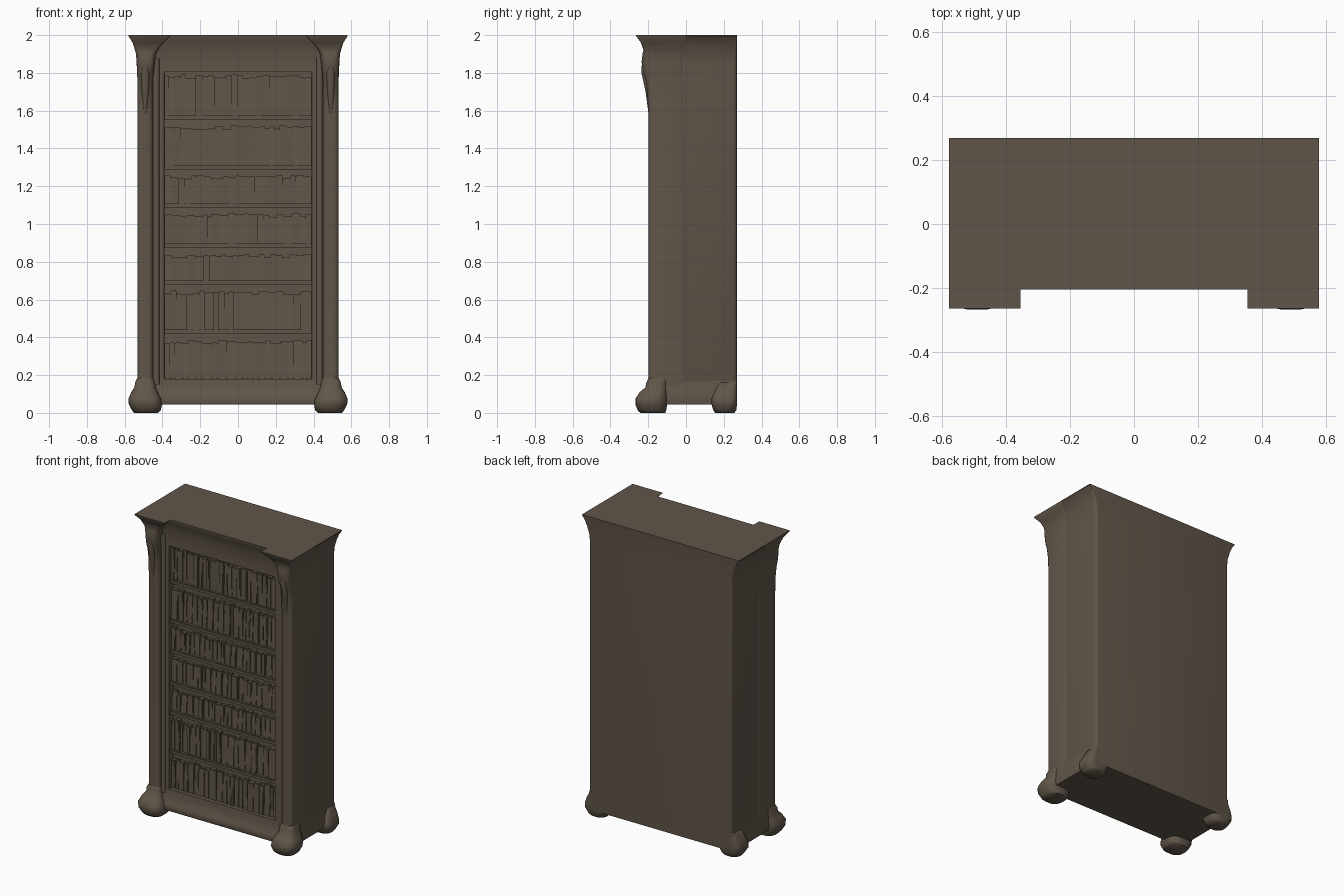
import bpy, bmesh, math, random
from mathutils import Matrix

random.seed(4)
cube = bpy.data.objects.get("Cube")
if cube:
    bpy.data.objects.remove(cube, do_unlink=True)

COLOUR = (0.118, 0.092, 0.067, 1)
wood = bpy.data.materials.new("dark_aged_wood")
wood.use_nodes = True
wood.diffuse_color = COLOUR
shader = wood.node_tree.nodes["Principled BSDF"]
shader.inputs["Base Color"].default_value = COLOUR
shader.inputs["Roughness"].default_value = 0.8


def finish(name, bm, mirror=False, smooth=35):
    bmesh.ops.recalc_face_normals(bm, faces=bm.faces)
    mesh = bpy.data.meshes.new(name)
    bm.to_mesh(mesh)
    bm.free()
    mesh.materials.append(wood)
    ob = bpy.data.objects.new(name, mesh)
    bpy.context.collection.objects.link(ob)
    if mirror:
        ob.modifiers.new("mirror", "MIRROR").use_clip = False
    bpy.ops.object.select_all(action="DESELECT")
    ob.select_set(True)
    bpy.context.view_layer.objects.active = ob
    bpy.ops.object.shade_smooth_by_angle(angle=math.radians(smooth))
    return ob


def ring(bm, z, x0, x1, y0, y1, r, steps=4):
    """Rounded rectangle at height z."""
    r = min(r, (x1 - x0) * 0.49, (y1 - y0) * 0.49)
    corners = [(x1 - r, y1 - r), (x0 + r, y1 - r), (x0 + r, y0 + r), (x1 - r, y0 + r)]
    verts = []
    for i, (cx, cy) in enumerate(corners):
        for s in range(steps + 1):
            a = math.pi / 2 * (i + s / steps)
            verts.append(bm.verts.new((cx + r * math.cos(a), cy + r * math.sin(a), z)))
    return verts


def loft(name, sections, mirror=False, smooth=35):
    """Skin a stack of rounded rectangles (z, x0, x1, y0, y1, corner)."""
    bm = bmesh.new()
    rings = [ring(bm, *s) for s in sections]
    n = len(rings[0])
    for a, b in zip(rings, rings[1:]):
        for i in range(n):
            j = (i + 1) % n
            bm.faces.new((a[i], a[j], b[j], b[i]))
    bm.faces.new(rings[0][::-1])
    bm.faces.new(rings[-1])
    return finish(name, bm, mirror, smooth)


def extrude_x(name, profile, half):
    """Moulding with a (y, z) profile running along x."""
    bm = bmesh.new()
    ends = [[bm.verts.new((x, y, z)) for y, z in profile] for x in (-half, half)]
    n = len(profile)
    for i in range(n):
        j = (i + 1) % n
        bm.faces.new((ends[0][i], ends[0][j], ends[1][j], ends[1][i]))
    bm.faces.new(ends[0])
    bm.faces.new(ends[1][::-1])
    return finish(name, bm)


def add_box(bm, x0, x1, y0, y1, z0, z1):
    mat = Matrix.Translation(((x0 + x1) / 2, (y0 + y1) / 2, (z0 + z1) / 2))
    mat = mat @ Matrix.Diagonal((x1 - x0, y1 - y0, z1 - z0, 1))
    return bmesh.ops.create_cube(bm, size=1, matrix=mat)["verts"]


BACK = 0.27
# Carcass with a cove flaring out to the flat top
loft("carcass", [
    (z, -hx, hx, -0.125, BACK, r) for z, hx, r in (
        (0.045, 0.52, 0.02), (0.07, 0.53, 0.02), (1.83, 0.53, 0.02),
        (1.88, 0.534, 0.018), (1.93, 0.546, 0.01), (1.97, 0.562, 0.005),
        (1.995, 0.58, 0.002), (2.0, 0.58, 0.002))])

# Corner posts with carved brackets sweeping out to the cornice
loft("corner_post", [
    (0.045, 0.44, 0.53, -0.195, 0.0, 0.02),
    (0.2, 0.45, 0.533, -0.198, 0.0, 0.025),
    (1.6, 0.45, 0.533, -0.198, 0.0, 0.025),
    (1.7, 0.45, 0.533, -0.205, 0.0, 0.03),
    (1.77, 0.45, 0.533, -0.216, 0.0, 0.03),
    (1.81, 0.445, 0.535, -0.23, 0.0, 0.035),
    (1.86, 0.44, 0.537, -0.235, 0.0, 0.035),
    (1.9, 0.435, 0.54, -0.23, 0.0, 0.03),
    (1.92, 0.425, 0.545, -0.225, 0.0, 0.02),
    (1.96, 0.395, 0.558, -0.238, 0.0, 0.01),
    (1.995, 0.36, 0.58, -0.265, 0.0, 0.003),
    (2.0, 0.355, 0.58, -0.265, 0.0, 0.003)], mirror=True, smooth=50)

# Slim bead between post and frame
loft("inner_bead", [(z, 0.415, 0.45, -0.183, -0.1, 0.016) for z in (0.15, 1.88)], mirror=True)

# Raised ridge on the lower bracket
loft("bracket_leaf", [
    (1.58, 0.485, 0.497, -0.198, -0.15, 0.004),
    (1.7, 0.472, 0.51, -0.214, -0.15, 0.015),
    (1.8, 0.468, 0.514, -0.236, -0.15, 0.02),
    (1.84, 0.48, 0.504, -0.236, -0.15, 0.012)], mirror=True, smooth=50)

# Face frame around the shelves
loft("frame_stile", [(z, 0.39, 0.46, -0.172, -0.1, 0.004) for z in (0.1, 1.9)], mirror=True)
extrude_x("frame_head", [
    (-0.1, 2.0), (-0.205, 2.0), (-0.205, 1.992), (-0.192, 1.965), (-0.182, 1.93),
    (-0.175, 1.89), (-0.172, 1.84), (-0.172, 1.805), (-0.1, 1.805)], 0.46)
extrude_x("plinth_rail", [
    (-0.1, 0.18), (-0.172, 0.18), (-0.175, 0.14), (-0.182, 0.11), (-0.194, 0.085),
    (-0.198, 0.065), (-0.192, 0.045), (-0.1, 0.045)], 0.46)

# Shelves
SHELVES = [0.18, 0.43, 0.69, 0.885, 1.1, 1.3, 1.565, 1.805]
bm = bmesh.new()
for z in SHELVES[1:-1]:
    add_box(bm, -0.392, 0.392, -0.166, -0.1, z - 0.012, z + 0.012)
bmesh.ops.bevel(bm, geom=bm.edges[:], offset=0.004, segments=2, affect="EDGES")
finish("shelves", bm)

# Rows of closely packed books
bm = bmesh.new()
for low, high in zip(SHELVES, SHELVES[1:]):
    gap = 0.05 if high < 1.7 else 0.02
    x = -0.388
    while x < 0.386:
        end = min(x + random.uniform(0.022, 0.05), 0.388)
        if 0.388 - end < 0.015:
            end = 0.388
        top = high - gap + random.uniform(-0.012, 0.008)
        verts = add_box(bm, x, end, -0.152 + random.uniform(-0.004, 0.006), -0.1, low, top)
        lean = random.uniform(-0.004, 0.008)
        for v in verts:
            if v.co.z > low + 0.01 and v.co.y < -0.12:
                v.co.y += lean
        x = end
bmesh.ops.bevel(bm, geom=bm.edges[:], offset=0.004, segments=2, affect="EDGES")
finish("books", bm, smooth=60)

# Bun feet: front pair larger, back pair flush with the back
loft("front_foot", [
    (0.0, 0.425, 0.55, -0.24, -0.11, 0.05),
    (0.012, 0.41, 0.56, -0.255, -0.105, 0.06),
    (0.045, 0.402, 0.578, -0.268, -0.1, 0.06),
    (0.075, 0.408, 0.58, -0.268, -0.1, 0.06),
    (0.11, 0.425, 0.565, -0.245, -0.1, 0.05),
    (0.135, 0.435, 0.548, -0.215, -0.1, 0.04),
    (0.16, 0.44, 0.545, -0.21, -0.1, 0.03),
    (0.185, 0.45, 0.533, -0.198, -0.1, 0.025)], mirror=True, smooth=60)
loft("back_foot", [
    (0.0, 0.435, 0.55, 0.155, BACK - 0.015, 0.045),
    (0.012, 0.425, 0.56, 0.145, BACK - 0.004, 0.05),
    (0.045, 0.415, 0.576, 0.135, BACK, 0.04),
    (0.075, 0.42, 0.576, 0.135, BACK, 0.04),
    (0.11, 0.43, 0.56, 0.15, BACK, 0.03),
    (0.16, 0.45, 0.532, 0.17, BACK, 0.02)], mirror=True, smooth=60)

# Base moulding along the sides
loft("side_base", [
    (0.045, 0.45, 0.535, -0.15, BACK, 0.01),
    (0.075, 0.45, 0.542, -0.15, BACK, 0.01),
    (0.12, 0.45, 0.534, -0.15, BACK, 0.01),
    (0.17, 0.45, 0.53, -0.15, BACK, 0.01)], mirror=True, smooth=60)
